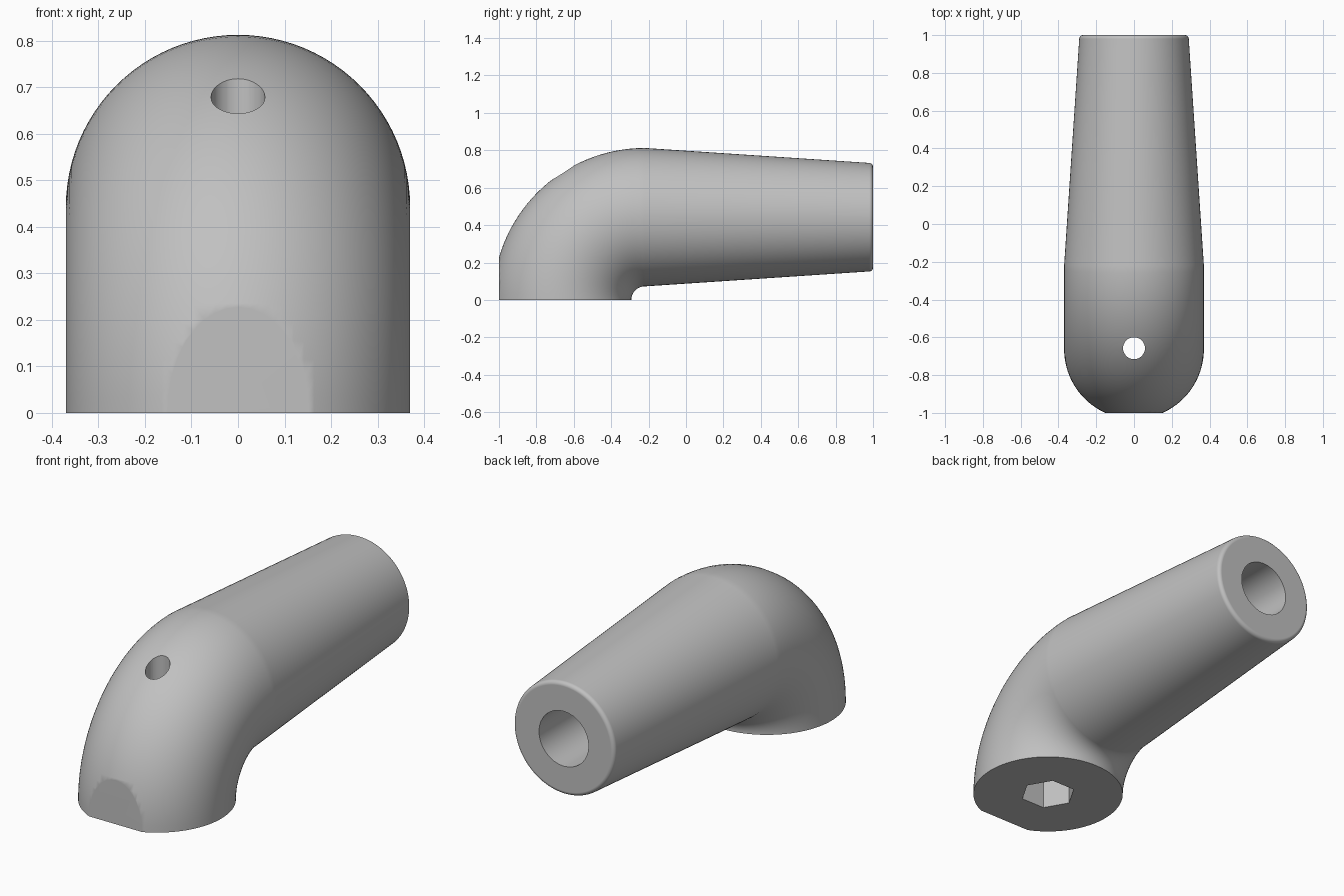
import bpy
import bmesh
from math import sin, cos, pi
from mathutils import Vector, Matrix

if "Cube" in bpy.data.objects:
    bpy.data.objects.remove(bpy.data.objects["Cube"], do_unlink=True)

SIDES = 96
RADIUS = 0.37        # tube radius at the elbow
BEND = 0.4425        # centreline radius of the elbow
BEND_Y = -0.22       # elbow ends and tapered arm begins here
TIP_R, FILLET = 0.29, 0.02

grey = bpy.data.materials.new("plain grey")
grey.use_nodes = True
colour = (0.53, 0.53, 0.53, 1)
grey.diffuse_color = colour
grey.node_tree.nodes["Principled BSDF"].inputs["Base Color"].default_value = colour


def make_object(name, bm):
    bmesh.ops.recalc_face_normals(bm, faces=bm.faces)
    mesh = bpy.data.meshes.new(name)
    bm.to_mesh(mesh)
    bm.free()
    mesh.materials.append(grey)
    obj = bpy.data.objects.new(name, mesh)
    bpy.context.collection.objects.link(obj)
    return obj


def prism(name, sides, radius, start, end):
    """Closed straight prism between two points, used as a cutter."""
    start, end = Vector(start), Vector(end)
    axis = end - start
    turn = Vector((0, 0, 1)).rotation_difference(axis).to_matrix().to_4x4()
    # first corner lies on the x axis
    spin = Matrix.Rotation(pi / 2, 4, 'Z')
    bm = bmesh.new()
    bmesh.ops.create_cone(bm, cap_ends=True, segments=sides, radius1=radius,
                          radius2=radius, depth=axis.length,
                          matrix=Matrix.Translation((start + end) / 2) @ turn @ spin)
    obj = make_object(name, bm)
    obj.hide_render = True
    return obj


def ring(bm, centre, outward, radius):
    side = Vector((1, 0, 0))
    angles = [2 * pi * i / SIDES for i in range(SIDES)]
    return [bm.verts.new(centre + radius * (cos(a) * outward + sin(a) * side))
            for a in angles]


# Body: quarter-turn elbow flowing into a tapered arm with a rounded tip
bm = bmesh.new()
rings = []
steps = 32
for i in range(steps + 1):
    t = pi / 2 * i / steps
    outward = Vector((0, -cos(t), sin(t)))
    rings.append(ring(bm, Vector((0, BEND_Y, 0)) + BEND * outward, outward, RADIUS))

up = Vector((0, 0, 1))
fillet_steps = 5
for i in range(fillet_steps + 1):
    t = pi / 2 * i / fillet_steps
    centre = Vector((0, 1 - FILLET + FILLET * sin(t), BEND))
    rings.append(ring(bm, centre, up, TIP_R - FILLET + FILLET * cos(t)))

for a, b in zip(rings, rings[1:]):
    for i in range(SIDES):
        j = (i + 1) % SIDES
        bm.faces.new((a[i], a[j], b[j], b[i]))
bm.faces.new(rings[0])
bm.faces.new(rings[-1])

# Flat trimmed across the front of the elbow
cut = bmesh.ops.bisect_plane(bm, geom=bm.verts[:] + bm.edges[:] + bm.faces[:],
                             plane_co=(0, -1, 0), plane_no=(0, -1, 0),
                             clear_outer=True)
bmesh.ops.holes_fill(bm, edges=[e for e in bm.edges if e.is_boundary])
body = make_object("elbow_body", bm)

# Openings: hex pocket below, screw hole above it, round bore in the arm tip
base_y = BEND_Y - BEND
cutters = [
    prism("hex_pocket_cutter", 6, 0.135, (0, base_y, -0.1), (0, base_y, 0.3)),
    prism("screw_hole_cutter", 32, 0.058, (0, base_y + 0.005, 0.15), (0, base_y + 0.005, 1)),
    prism("arm_bore_cutter", 32, 0.142, (0, 1.1, BEND), (0, 0.3, BEND)),
]

bpy.ops.object.select_all(action='DESELECT')
bpy.context.view_layer.objects.active = body
body.select_set(True)
for cutter in cutters:
    mod = body.modifiers.new(cutter.name, 'BOOLEAN')
    mod.operation = 'DIFFERENCE'
    mod.solver = 'EXACT'
    mod.object = cutter
    bpy.ops.object.modifier_apply(modifier=mod.name)
    bpy.data.objects.remove(cutter, do_unlink=True)

# Smooth surfaces with crisp rims
bpy.ops.object.shade_smooth_by_angle(angle=pi / 6)
weighted = body.modifiers.new("even_shading", 'WEIGHTED_NORMAL')
weighted.keep_sharp = True
